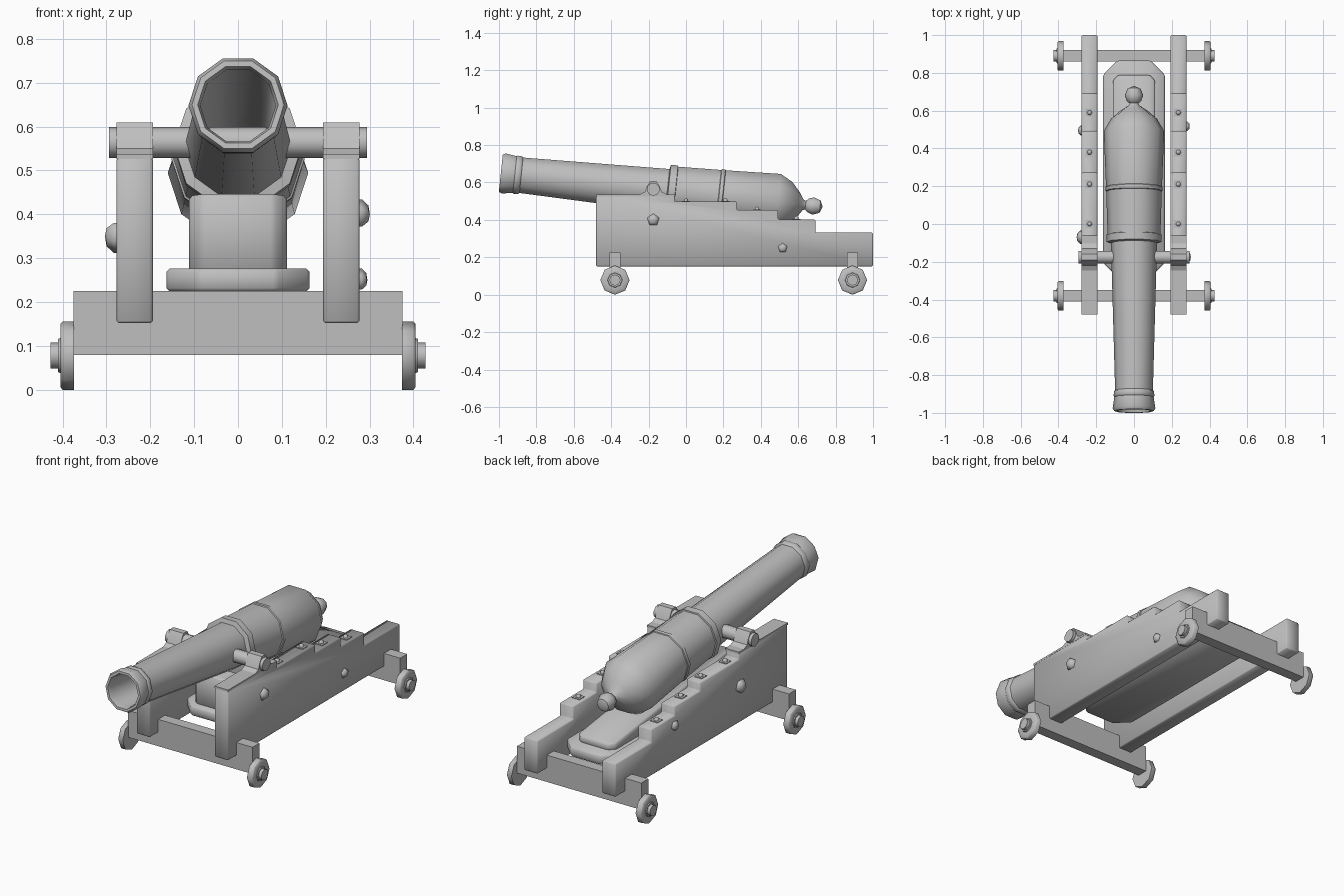
import bpy, bmesh, math
from mathutils import Matrix

if "Cube" in bpy.data.objects:
    bpy.data.objects.remove(bpy.data.objects["Cube"], do_unlink=True)

grey = bpy.data.materials.new("plain_grey")
grey.use_nodes = True
COLOUR = (0.52, 0.52, 0.52, 1)
grey.diffuse_color = COLOUR
grey.node_tree.nodes["Principled BSDF"].inputs["Base Color"].default_value = COLOUR


def finish(name, bm, matrix=None, bevel=0, smooth=40):
    """Turn a bmesh into a shaded object."""
    bmesh.ops.remove_doubles(bm, verts=bm.verts, dist=1e-5)
    bmesh.ops.recalc_face_normals(bm, faces=bm.faces)
    if bevel:
        bmesh.ops.bevel(bm, geom=bm.edges[:], offset=bevel, segments=1, affect='EDGES')
    if matrix:
        bm.transform(matrix)
    mesh = bpy.data.meshes.new(name)
    bm.to_mesh(mesh)
    bm.free()
    mesh.materials.append(grey)
    ob = bpy.data.objects.new(name, mesh)
    bpy.context.collection.objects.link(ob)
    bpy.ops.object.select_all(action='DESELECT')
    ob.select_set(True)
    bpy.context.view_layer.objects.active = ob
    bpy.ops.object.shade_smooth_by_angle(angle=math.radians(smooth))


def lathe(name, profile, sides, matrix, smooth=40):
    """Spin (radius, height) points around local z."""
    bm = bmesh.new()
    verts = [bm.verts.new((r, 0, h)) for r, h in profile]
    edges = [bm.edges.new(pair) for pair in zip(verts, verts[1:])]
    bmesh.ops.spin(bm, geom=verts + edges, cent=(0, 0, 0), axis=(0, 0, 1),
                   angle=math.tau, steps=sides, use_duplicate=False)
    finish(name, bm, matrix, smooth=smooth)


def extrude(name, points, vec, bevel=0, slope=0):
    """Extrude an outline along a vector; slope tilts the far end along y."""
    bm = bmesh.new()
    face = bm.faces.new([bm.verts.new(p) for p in points])
    out = bmesh.ops.extrude_face_region(bm, geom=[face])
    for v in out["geom"]:
        if isinstance(v, bmesh.types.BMVert):
            v.co.z += slope * v.co.y
            v.co.x += vec[0]
            v.co.z += vec[2]
    finish(name, bm, bevel=bevel, smooth=60 if bevel else 30)


def box(name, lo, hi):
    pts = [(lo[0], lo[1], lo[2]), (hi[0], lo[1], lo[2]),
           (hi[0], hi[1], lo[2]), (lo[0], hi[1], lo[2])]
    extrude(name, pts, (0, 0, hi[2] - lo[2]))


def plank(name, half, front, rear, cut, low, high, bevel, slope=0):
    """Board with clipped corners."""
    right = [(half - cut, front), (half, front + cut), (half, rear - cut), (half - cut, rear)]
    ring = right + [(-x, y) for x, y in reversed(right)]
    extrude(name, [(x, y, low) for x, y in ring], (0, 0, high - low), bevel, slope)


def sideways(x, y, z, side=1):
    """Local z pointing outward along side * x."""
    return (Matrix.Translation((x * side, y, z)) @ Matrix.Rotation(side * math.pi / 2, 4, 'Y')
            @ Matrix.Rotation(math.pi, 4, 'Z'))


# Barrel with deep tapering bore, rings, breech dome and knob
axis = Matrix.Translation((0, -0.99, 0.65)) @ Matrix.Rotation(math.radians(-96), 4, 'X')
lathe("barrel", [
    (0, 1.45), (.066, 1.44), (.086, .02), (.092, 0), (.105, 0), (.113, .015),
    (.104, .075), (.108, .08), (.106, .105), (.1, .11), (.122, .895),
    (.146, .9), (.147, .938), (.14, .94), (.147, 1.17), (.152, 1.173),
    (.152, 1.192), (.148, 1.195), (.16, 1.49), (.122, 1.555), (.07, 1.6),
    (.03, 1.625), (.024, 1.638), (.038, 1.65), (.049, 1.68), (.035, 1.716),
    (0, 1.73)], 10, axis, 45)

# Trunnion bar through the barrel
lathe("trunnions", [(0, -.294), (.035, -.294), (.035, .294), (0, .294)], 10,
      sideways(0, -0.175, 0.564))

steps = [(-.06, .53), (.273, .497), (.493, .452), (.692, .402), (1, .332)]
IN, OUT = 0.194, 0.277
for side, label in ((1, "left"), (-1, "right")):
    # Stepped cheek
    outline, y0 = [(-.48, .152)], -.48
    for y1, z in steps:
        outline += [(y0, z), (y1, z)]
        y0 = y1
    outline.append((1, .152))
    width = side * (OUT - IN)
    extrude(label + "_cheek", [(side * IN, y, z) for y, z in outline], (width, 0, 0), 0.005)

    # Top plate and strap over the trunnion
    xs = sorted((side * IN, side * OUT))
    box(label + "_top_plate", (xs[0], -.48, .526), (xs[1], -.06, .537))
    arch = [(-.075, .535), (-.045, .55), (-.034, .58), (-.016, .609),
            (.016, .609), (.034, .58), (.045, .55), (.075, .535)]
    extrude(label + "_strap", [(side * IN, y - .175, z) for y, z in arch], (width, 0, 0))

    # Small bolts and washers on the steps
    for y, z in ((0, .497), (.21, .497), (.38, .452), (.59, .402)):
        x = side * .235
        box(label + "_washer", (x - .022, y - .022, z - .004), (x + .022, y + .022, z + .004))
        lathe(label + "_step_bolt", [(.014, 0), (.013, .012), (0, .02)], 6,
              Matrix.Translation((x, y, z)), 60)

    # Large bolts on the outer face
    spots = ((-.175, .4, .034), (.517, .25, .026)) if side > 0 else ((-.07, .35, .038), (.495, .35, .027))
    for y, z, r in spots:
        lathe(label + "_side_bolt", [(r, -.01), (r, .006), (r * .6, r * .6), (0, r * .7)], 5,
              sideways(OUT, y, z, side), 75)

# Axle beams with four wheels
for y, label in ((-.38, "front"), (.89, "rear")):
    box(label + "_axle_beam", (-.375, y - .03, .079), (.375, y + .03, .225))
    for side in (1, -1):
        lathe(label + "_wheel", [
            (0, 0), (.078, 0), (.078, .026), (.072, .031),
            (.04, .031), (.038, .036), (.03, .036), (.03, .053), (0, .053)], 8,
            sideways(.374, y, .078, side), 50)

# Bed board and the wedge block under the barrel
plank("bed_board", .163, -.28, .865, .075, .224, .277, 0.008)
plank("support_wedge", .112, -.24, .79, .03, .265, .415, 0.008, -.135)
